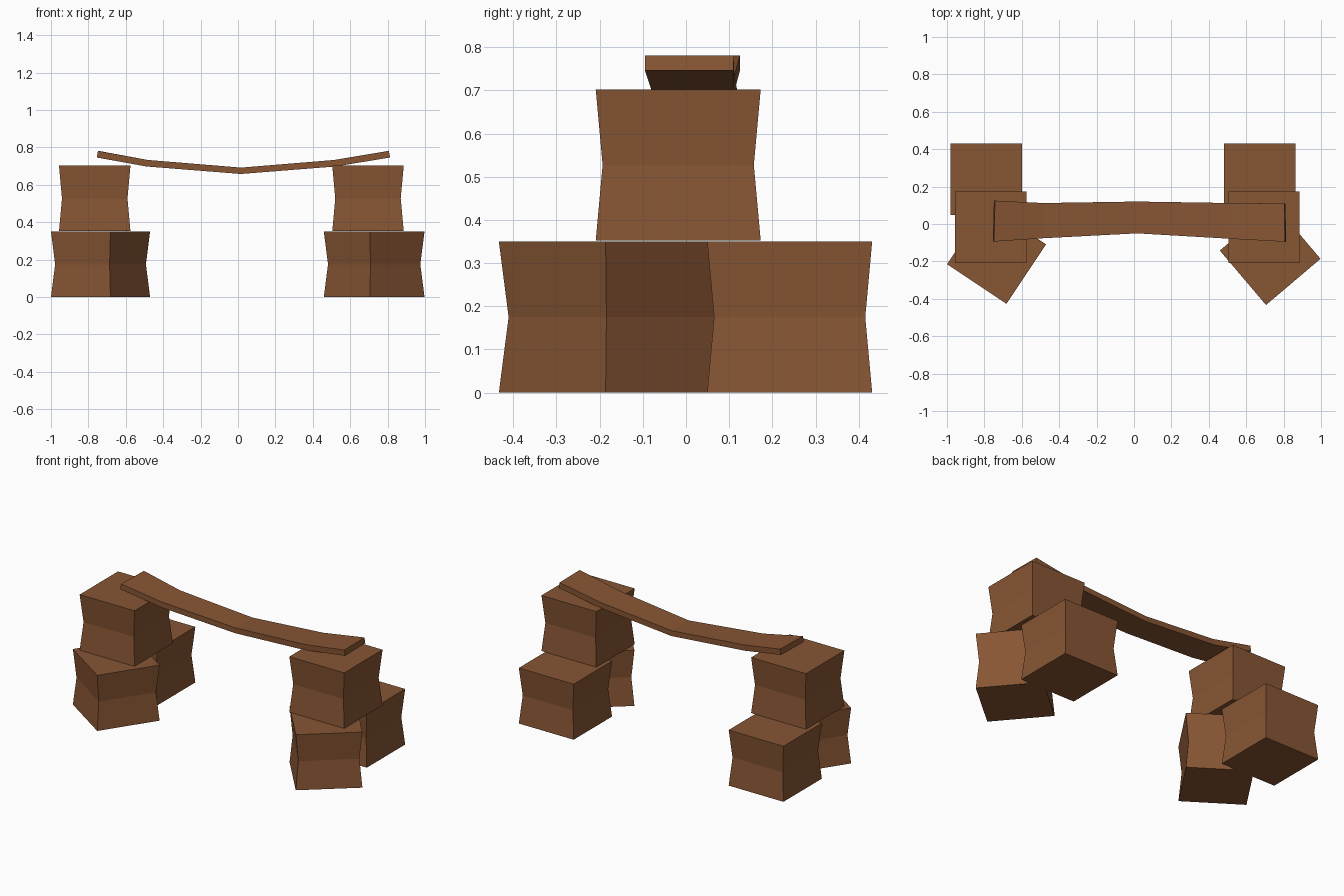
import bpy, bmesh, math
from mathutils import Matrix

if "Cube" in bpy.data.objects:
    bpy.data.objects.remove(bpy.data.objects["Cube"])

wood = bpy.data.materials.new("brown wood")
wood.diffuse_color = (0.245, 0.092, 0.034, 1)
wood.use_nodes = True
wood.node_tree.nodes["Principled BSDF"].inputs["Base Color"].default_value = wood.diffuse_color


def loft(name, rings):
    """Skin a list of four-point rings into a closed, flat-shaded solid."""
    bm = bmesh.new()
    loops = [[bm.verts.new(p) for p in r] for r in rings]
    for a, b in zip(loops, loops[1:]):
        for i in range(4):
            j = (i + 1) % 4
            bm.faces.new((a[i], a[j], b[j], b[i]))
    bm.faces.new(loops[0][::-1])
    bm.faces.new(loops[-1])
    bmesh.ops.recalc_face_normals(bm, faces=bm.faces[:])
    mesh = bpy.data.meshes.new(name)
    bm.to_mesh(mesh)
    bm.free()
    mesh.materials.append(wood)
    obj = bpy.data.objects.new(name, mesh)
    bpy.context.collection.objects.link(obj)
    return obj


def block(name, x, y, z, angle=0):
    """Square block with a slightly pinched waist."""
    rings = [[(sx * h, sy * h, zz) for sx, sy in ((-1, -1), (1, -1), (1, 1), (-1, 1))]
             for h, zz in ((0.191, 0), (0.175, 0.175), (0.191, 0.35))]
    obj = loft(name, rings)
    obj.data.transform(Matrix.Translation((x, y, z)) @ Matrix.Rotation(math.radians(angle), 4, 'Z'))


# Two stacks of three blocks
block("left_back_block", -0.79, 0.24, 0)
block("left_front_block", -0.735, -0.162, 0, -33.7)
block("left_top_block", -0.766, -0.018, 0.352)
block("right_back_block", 0.672, 0.24, 0)
block("right_front_block", 0.728, -0.164, 0, 40.3)
block("right_top_block", 0.695, -0.018, 0.352)

# Sagging plank: upper x, upper z, lower x, lower z, front y, back y, end skew
stations = [
    (-0.749, 0.781, -0.755, 0.746, -0.094, 0.125, 0.006),
    (-0.483, 0.733, -0.489, 0.698, -0.076, 0.112, 0),
    (0.016, 0.692, 0.016, 0.658, -0.050, 0.120, 0),
    (0.516, 0.733, 0.521, 0.698, -0.079, 0.112, 0),
    (0.807, 0.781, 0.813, 0.746, -0.095, 0.110, -0.003),
]
loft("plank", [[(xl, f, zl), (xl + s, b, zl), (xu + s, b, zu), (xu, f, zu)]
               for xu, zu, xl, zl, f, b, s in stations])
